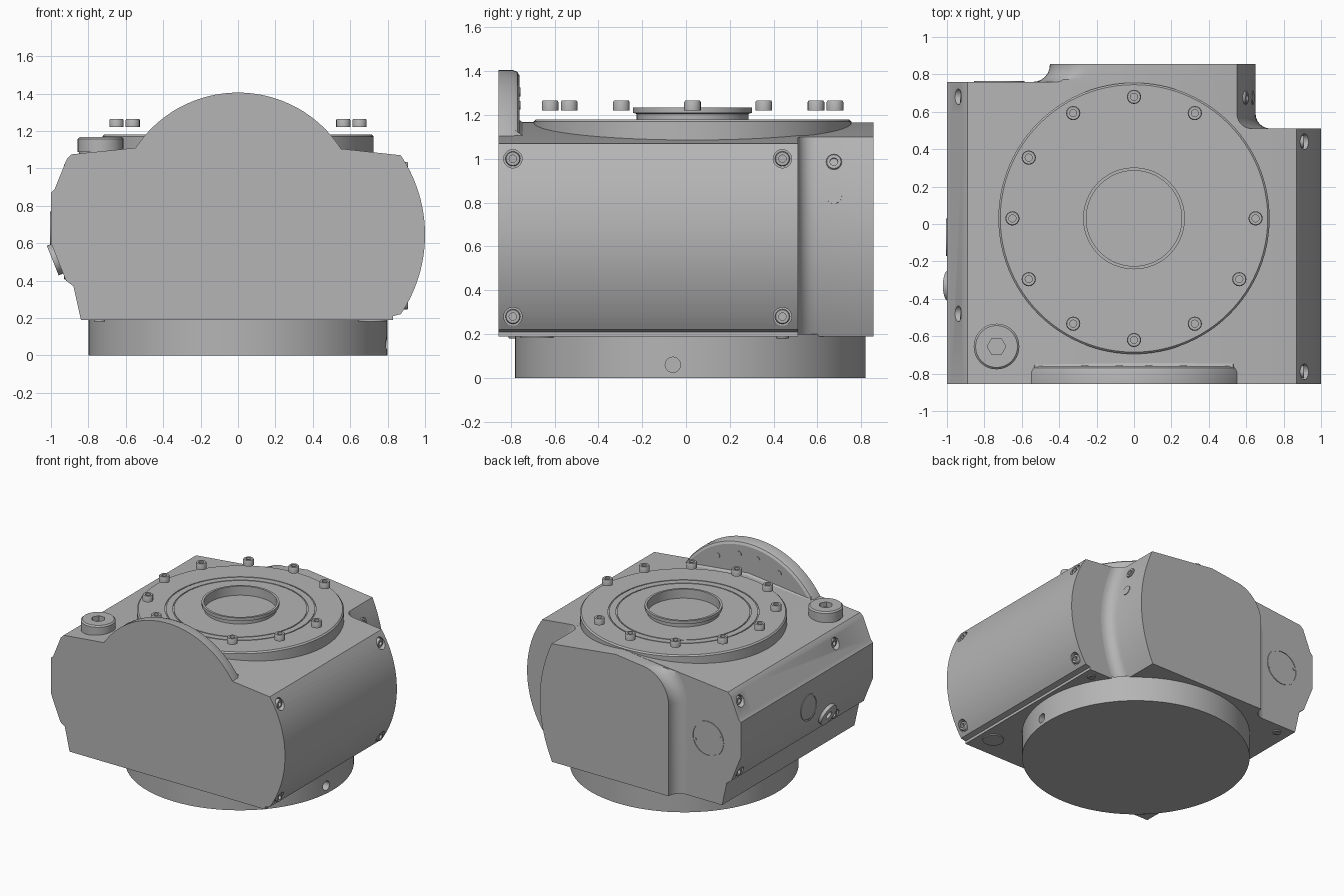
import bpy, bmesh, math
from mathutils import Vector

old = bpy.data.objects.get("Cube")
if old:
    bpy.data.objects.remove(old)

metal = bpy.data.materials.new("cast_grey")
metal.use_nodes = True
grey = (0.46, 0.46, 0.46, 1)
metal.diffuse_color = grey
metal.node_tree.nodes["Principled BSDF"].inputs["Base Color"].default_value = grey

BOTTOM, FRONT, BACK = 0.19, -0.855, 0.855
CENTRE_Y = 0.03


def finish(name, bm):
    bmesh.ops.remove_doubles(bm, verts=bm.verts, dist=1e-5)
    bmesh.ops.recalc_face_normals(bm, faces=bm.faces)
    mesh = bpy.data.meshes.new(name)
    bm.to_mesh(mesh)
    bm.free()
    mesh.materials.append(metal)
    ob = bpy.data.objects.new(name, mesh)
    bpy.context.collection.objects.link(ob)
    return ob


def loft(name, sections):
    """Join (y, xz outline) sections into a capped solid."""
    bm = bmesh.new()
    rings = [[bm.verts.new((x, y, z)) for x, z in pts] for y, pts in sections]
    for a, b in zip(rings, rings[1:]):
        for i in range(len(a)):
            j = (i + 1) % len(a)
            bm.faces.new((a[i], a[j], b[j], b[i]))
    bm.faces.new(rings[0])
    bm.faces.new(rings[-1])
    return finish(name, bm)


def lathe(name, profile, loc, axis=(0, 0, 1), n=32):
    """Spin an (r, height) profile around an axis; r = 0 closes the ends."""
    bm = bmesh.new()
    rings = []
    for r, h in profile:
        if r == 0:
            rings.append([bm.verts.new((0, 0, h))] * n)
        else:
            rings.append([bm.verts.new((r * math.cos(math.tau * k / n), r * math.sin(math.tau * k / n), h))
                          for k in range(n)])
    pairs = list(zip(rings, rings[1:]))
    if profile[0][0] > 0:
        pairs.append((rings[-1], rings[0]))
    for a, b in pairs:
        for i in range(n):
            j = (i + 1) % n
            corners = list(dict.fromkeys((a[i], a[j], b[j], b[i])))
            if len(corners) > 2:
                bm.faces.new(corners)
    ob = finish(name, bm)
    ob.rotation_euler = Vector(axis).to_track_quat('Z', 'Y').to_euler()
    ob.location = loc
    return ob


def disc(name, loc, r, h, axis=(0, 0, 1), n=32):
    return lathe(name, [(0, 0), (r, 0), (r, h), (0, h)], loc, axis, n)


def socket_bolt(name, loc, r, h, axis=(0, 0, 1)):
    s = r * 0.5
    return lathe(name, [(0, 0), (r, 0), (r, h * 0.85), (r * 0.9, h), (s, h), (s, h * 0.4), (0, h * 0.4)],
                 loc, axis, 16)


def ring(name, loc, r, w, h, axis):
    return lathe(name, [(r - w, 0), (r, 0), (r, h), (r - w, h)], loc, axis, 40)


def cut(target, cutters):
    bpy.context.view_layer.objects.active = target
    for c in cutters:
        mod = target.modifiers.new("cut", 'BOOLEAN')
        mod.operation, mod.solver, mod.object = 'DIFFERENCE', 'EXACT', c
        bpy.ops.object.modifier_apply(modifier=mod.name)


# Outline pieces
def roof(x):
    return 1.165 - 0.11 * abs(x)


def rear_side(z):
    return 0.65 - 0.1 * ((z - 0.65) / 0.45) ** 2


def right_curve(offset, n=16):
    zs = [BOTTOM + (1.1 - BOTTOM) * i / n for i in range(n + 1)]
    return [(rear_side(z) + offset, min(z, roof(rear_side(z) + offset))) for z in zs]


def arc(cx, cz, r, a0, a1, n):
    angles = [math.radians(a0 + (a1 - a0) * i / n) for i in range(n + 1)]
    return [(cx + r * math.cos(a), cz + r * math.sin(a)) for a in angles]


ridge = [(0, roof(0))]
left_side = [(-0.89, 1.075), (-0.915, 1.05), (-0.98, 0.89), (-1, 0.87), (-1, 0.6),
             (-0.92, 0.4), (-0.88, 0.37), (-0.84, BOTTOM)]
bulge = [(0.83, BOTTOM), (0.83, 0.21)] + arc(0.24, 0.645, 0.76, -34, 34, 28)
coves = [math.radians(90 - 15 * i) for i in range(7)]

# Main housing, narrowed middle with cove, and rear block with cove
full = bulge + ridge + left_side
housing = loft("housing", [(FRONT, full), (0.51, full)])
middle = loft("rear_housing",
              [(0.59 - 0.08 * math.sin(a), right_curve(0.08 * (1 - math.cos(a))) + ridge + left_side)
               for a in coves] + [(0.76, right_curve(0) + ridge + left_side)])


def block_outline(o):
    corner = [(x, min(z, roof(x))) for x, z in arc(-0.2, 0.89, 0.25 + o, 90, 180, 12)]
    return right_curve(0) + ridge + corner + [(-0.45 - o, BOTTOM)]


block = loft("rear_block", [(0.85 - 0.09 * math.sin(a), block_outline(0.09 * (1 - math.cos(a))))
                            for a in coves] + [(BACK, block_outline(0))])

# Domed front plate with softened rear rim
sections = [(FRONT, 0.655), (-0.79, 0.655), (-0.77, 0.647), (-0.76, 0.63)]
dome = loft("front_plate", [(y, arc(0, 0.75, r, 25, 155, 48)) for y, r in sections])
foot = loft("front_plate_fillet", [(-0.78, [(-0.55, 1.06), (0.55, 1.06), (0.53, 1.13), (0, 1.19), (-0.53, 1.13)]),
                                   (-0.735, [(-0.55, 1.06), (0.55, 1.06), (0.53, 1.1), (0, 1.16), (-0.53, 1.1)])])
for deg in (62, 82, 98, 118):
    a = math.radians(deg)
    disc("plate_pin", (0.56 * math.cos(a), -0.762, 0.75 + 0.56 * math.sin(a)), 0.02, 0.006, (0, 1, 0), 16)

# Round base with a side hole
base = disc("base", (0, 0.02, 0), 0.8, BOTTOM + 0.01, n=96)
hole = disc("hole_cutter", (0.74, -0.06, 0.06), 0.035, 0.2, (1, 0, 0), 24)
cut(base, [hole])

# Output flange with shallow grooves, hub lip and sunken centre
g = 0.004
profile = [(0, 1.165), (0.255, 1.165), (0.255, 1.235), (0.272, 1.235), (0.272, 1.21), (0.255, 1.205), (0.255, 1.18)]
for r in (0.47, 0.525):
    profile += [(r - g, 1.18), (r - g, 1.175), (r + g, 1.175), (r + g, 1.18)]
profile += [(0.715, 1.18), (0.725, 1.17), (0.725, 1.04), (0, 1.04)]
lathe("output_flange", profile, (0, CENTRE_Y, 0), n=96)

# Flange bolts, with one position empty
for k in range(12):
    if k != 1:
        a = math.radians(30 * k)
        socket_bolt("flange_bolt", (0.65 * math.cos(a), CENTRE_Y + 0.65 * math.sin(a), 1.22), 0.038, 0.045)

# Filler cap with a hexagonal socket
cap = lathe("filler_cap", [(0, 0), (0.115, 0), (0.115, 0.03), (0.122, 0.03), (0.122, 0.1), (0.112, 0.11), (0, 0.11)],
            (-0.735, -0.655, 1.058), n=40)
hexagon = disc("hex_cutter", (-0.735, -0.655, 1.13), 0.05, 0.1, n=6)
cut(cap, [hexagon])

# Counterbored side bolts
cutters = [hole, hexagon]
side_sets = [(1, (-0.79, 0.44), (0.28, 1.0), 0.88), (-1, (-0.48, 0.68), (0.44, 0.99), 0.9)]
for s, ys, zs, depth in side_sets:
    for y in ys:
        for z in zs:
            c = disc("bore_cutter", (s * depth, y, z), 0.042, 0.2, (s, 0, 0), 20)
            cutters.append(c)
            cut(middle if y > 0.51 else housing, [c])
            socket_bolt("side_bolt", (s * (depth - 0.005), y, z), 0.034, 0.035, (s, 0, 0))
for c in cutters:
    bpy.data.objects.remove(c)

# Left ports: one flush ring and one raised plug
ring("side_port_ring", (-1.0, -0.07, 0.67), 0.1, 0.012, 0.005, (-1, 0, 0))
tilt = (-0.93, 0, -0.37)
lathe("side_plug", [(0, 0), (0.085, 0), (0.085, 0.035), (0.03, 0.035), (0.03, 0.015), (0, 0.015)],
      (-0.958, -0.33, 0.52), tilt)

# Rear port cover with two pins
ring("rear_port_ring", (-0.72, 0.759, 0.67), 0.135, 0.01, 0.006, (0, 1, 0))
for s in (-1, 1):
    disc("rear_port_pin", (-0.72 + s * 0.11, 0.759, 0.67 - s * 0.03), 0.012, 0.005, (0, 1, 0), 12)

# Bolt and plug in the notch beside the rear block
socket_bolt("notch_bolt", (rear_side(0.98) - 0.02, 0.675, 0.98), 0.036, 0.03, (1, 0, 0.25))
disc("notch_plug", (rear_side(0.83) - 0.005, 0.675, 0.83), 0.036, 0.009, (1, 0, 0.17), 24)

# Underside plugs
disc("drain_plug", (0.72, -0.68, BOTTOM), 0.075, 0.008, (0, 0, -1))
for x, y in ((-0.74, 0.68), (-0.74, -0.78), (0.76, 0.44)):
    socket_bolt("underside_bolt", (x, y, BOTTOM), 0.03, 0.009, (0, 0, -1))

# Smooth curved faces, keep sharp edges
bpy.ops.object.select_all(action='DESELECT')
for ob in bpy.context.collection.objects:
    if ob.type == 'MESH' and ob.data.materials and ob.data.materials[0] == metal:
        ob.select_set(True)
        bpy.context.view_layer.objects.active = ob
bpy.ops.object.shade_smooth_by_angle(angle=math.radians(30))
